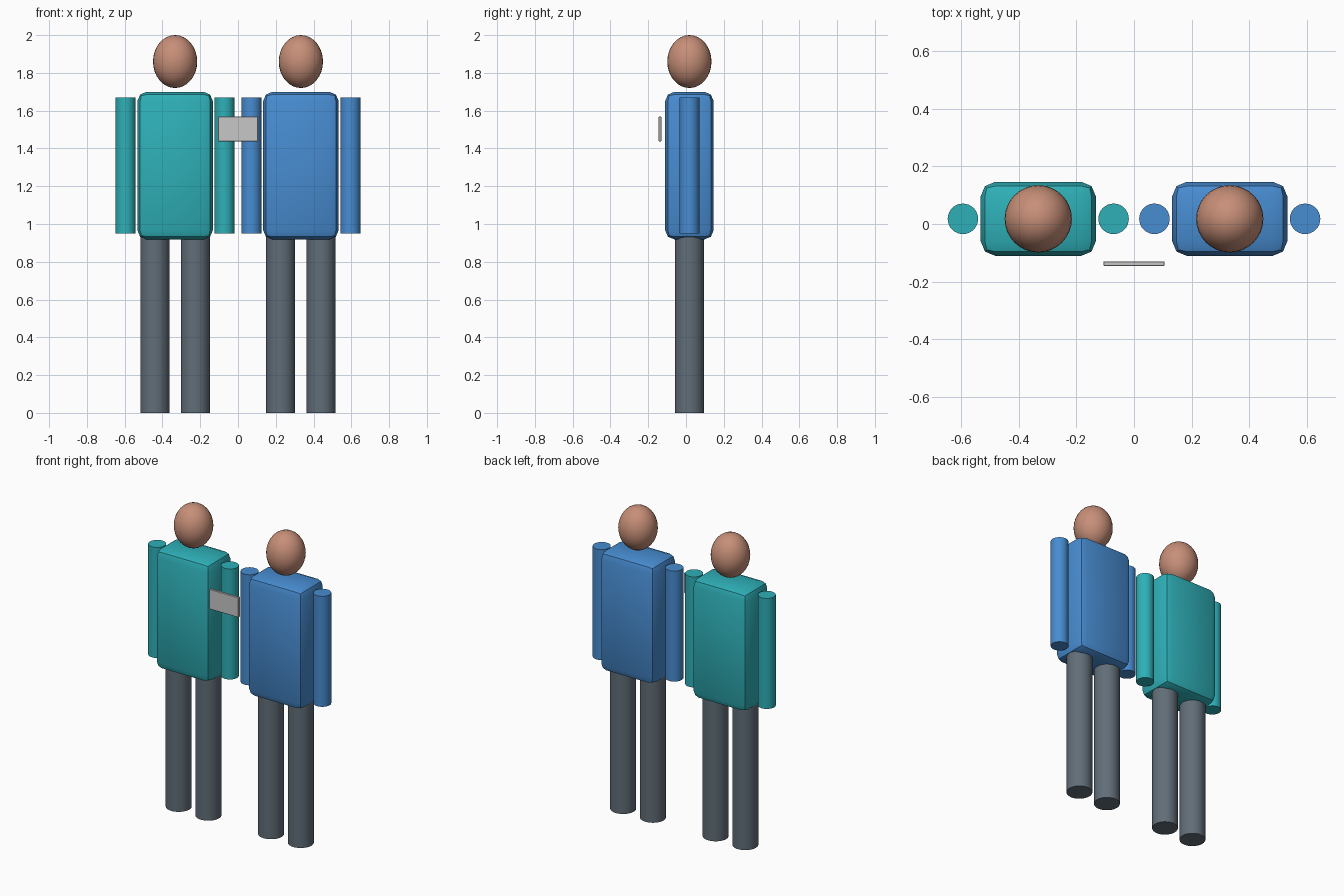
import bpy, math

cube = bpy.data.objects.get("Cube")
if cube:
    bpy.data.objects.remove(cube, do_unlink=True)


def material(name, srgb):
    """Flat material from an sRGB colour."""
    col = [c / 12.92 if c <= 0.04045 else ((c + 0.055) / 1.055) ** 2.4 for c in srgb] + [1.0]
    m = bpy.data.materials.new(name)
    m.use_nodes = True
    m.diffuse_color = col
    m.node_tree.nodes["Principled BSDF"].inputs["Base Color"].default_value = col
    return m


TEAL = material("teal cloth", (0.18, 0.69, 0.72))
BLUE = material("blue cloth", (0.28, 0.55, 0.82))
SKIN = material("skin", (0.78, 0.56, 0.47))
SLATE = material("slate trousers", (0.38, 0.43, 0.47))
GREY = material("light grey", (0.78, 0.78, 0.78))

Y = 0.018  # depth of the body centre line


def finish(name, mat, smooth=True):
    ob = bpy.context.object
    ob.name = ob.data.name = name
    ob.data.materials.append(mat)
    bpy.ops.object.transform_apply(location=False, rotation=False, scale=True)
    if smooth:
        bpy.ops.object.shade_smooth_by_angle(angle=math.radians(30))
    return ob


def box(name, mat, loc, size, bevel, segments):
    bpy.ops.mesh.primitive_cube_add(size=1, location=loc)
    bpy.context.object.scale = size
    ob = finish(name, mat, smooth=False)
    mod = ob.modifiers.new("rounded edges", "BEVEL")
    mod.width, mod.segments = bevel, segments
    bpy.ops.object.modifier_apply(modifier=mod.name)
    bpy.ops.object.shade_smooth_by_angle(angle=math.radians(30))


def limb(name, mat, x, radius, z0, z1):
    bpy.ops.mesh.primitive_cylinder_add(vertices=32, radius=radius, depth=z1 - z0,
                                        location=(x, Y, (z0 + z1) / 2))
    finish(name, mat)


def person(prefix, x, cloth):
    # Head
    bpy.ops.mesh.primitive_uv_sphere_add(segments=32, ring_count=16, radius=1,
                                         location=(x, Y, 1.86))
    bpy.context.object.scale = (0.117, 0.117, 0.14)
    finish(prefix + "_head", SKIN)
    # Torso
    box(prefix + "_torso", cloth, (x, Y, 1.309), (0.4, 0.257, 0.782), 0.05, 2)
    # Arms and legs
    for side, s in (("left", 1), ("right", -1)):
        limb(f"{prefix}_{side}_arm", cloth, x + s * 0.262, 0.053, 0.95, 1.67)
        limb(f"{prefix}_{side}_leg", SLATE, x + s * 0.107, 0.077, 0.0, 0.95)


person("teal_person", -0.333, TEAL)
person("blue_person", 0.333, BLUE)

# Thin plate held between the two figures
box("plate", GREY, (0, -0.138, 1.503), (0.212, 0.016, 0.13), 0.002, 1)
